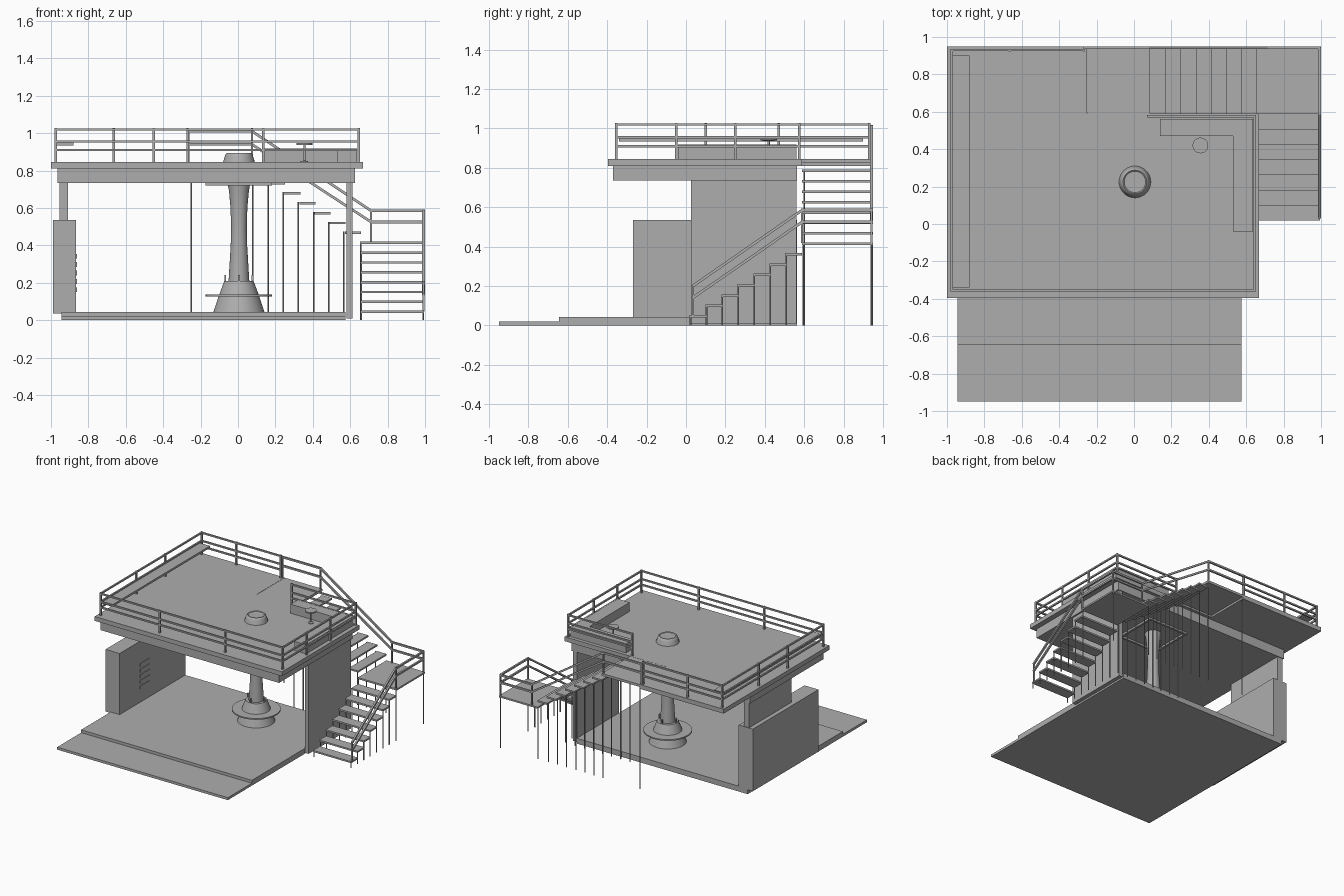
import bpy, bmesh, math
from mathutils import Vector, Matrix

if "Cube" in bpy.data.objects:
    bpy.data.objects.remove(bpy.data.objects["Cube"])

GREY = (0.42, 0.42, 0.42, 1)
mat = bpy.data.materials.new("plain grey")
mat.use_nodes = True
mat.diffuse_color = GREY
mat.node_tree.nodes["Principled BSDF"].inputs["Base Color"].default_value = GREY


def finish(name, bm, smooth=False):
    bmesh.ops.recalc_face_normals(bm, faces=bm.faces)
    mesh = bpy.data.meshes.new(name)
    bm.to_mesh(mesh)
    bm.free()
    mesh.materials.append(mat)
    obj = bpy.data.objects.new(name, mesh)
    bpy.context.collection.objects.link(obj)
    if smooth:
        bpy.ops.object.select_all(action='DESELECT')
        obj.select_set(True)
        bpy.context.view_layer.objects.active = obj
        bpy.ops.object.shade_smooth_by_angle(angle=math.radians(35))
    return obj


def add_box(bm, x, y, z):
    size = Matrix.Diagonal((x[1] - x[0], y[1] - y[0], z[1] - z[0], 1))
    mid = Matrix.Translation((sum(x) / 2, sum(y) / 2, sum(z) / 2))
    bmesh.ops.create_cube(bm, size=1, matrix=mid @ size)


def box(name, x, y, z):
    bm = bmesh.new()
    add_box(bm, x, y, z)
    return finish(name, bm)


def add_beam(bm, a, b, t=0.014):
    """Square bar between two points."""
    a, b = Vector(a), Vector(b)
    d = b - a
    turn = d.to_track_quat('Z', 'Y').to_matrix().to_4x4()
    size = Matrix.Diagonal((t, t, d.length + t * 0.5, 1))
    bmesh.ops.create_cube(bm, size=1, matrix=Matrix.Translation((a + b) / 2) @ turn @ size)


def add_path(bm, points, t=0.014):
    for a, b in zip(points, points[1:]):
        add_beam(bm, a, b, t)


def add_post(bm, x, y, z0, z1, r=0.004):
    bmesh.ops.create_cone(bm, cap_ends=True, segments=8, radius1=r, radius2=r, depth=z1 - z0,
                          matrix=Matrix.Translation((x, y, (z0 + z1) / 2)))


def prism(name, outline, z0, z1):
    bm = bmesh.new()
    face = bm.faces.new([bm.verts.new((x, y, z0)) for x, y in outline])
    top = bmesh.ops.extrude_face_region(bm, geom=[face])["geom"]
    bmesh.ops.translate(bm, vec=(0, 0, z1 - z0),
                        verts=[v for v in top if isinstance(v, bmesh.types.BMVert)])
    return finish(name, bm)


def lathe(name, profile, cx, cy, steps=40):
    bm = bmesh.new()
    verts = [bm.verts.new((cx + r, cy, z)) for r, z in profile]
    edges = [bm.edges.new(pair) for pair in zip(verts, verts[1:])]
    bmesh.ops.spin(bm, geom=verts + edges, cent=(cx, cy, 0), axis=(0, 0, 1),
                   angle=math.tau, steps=steps, use_duplicate=False)
    bmesh.ops.remove_doubles(bm, verts=bm.verts, dist=0.0001)
    return finish(name, bm, True)


# Floor and walls
box("floor", (-0.945, 0.575), (-0.645, 0.565), (0, 0.043))
box("front_step", (-0.945, 0.575), (-0.95, -0.645), (0, 0.02))
box("right_side_wall", (-0.99, -0.865), (-0.27, 0.565), (0.035, 0.535))
box("right_wall_upper", (-0.955, -0.91), (0.025, 0.56), (0.535, 0.735))
box("left_side_wall", (0.58, 0.612), (0.025, 0.56), (0.01, 0.735))

# Slatted vent on the inside of the low wall
vent = bmesh.new()
for i in range(5):
    z = 0.15 + i * 0.045
    add_box(vent, (-0.865, -0.861), (-0.01, 0.11), (z, z + 0.025))
finish("wall_vent", vent)

# Ceiling slab and the roof deck, notched for the stairs
DECK = 0.845
box("ceiling_slab", (-0.965, 0.625), (-0.37, 0.565), (0.735, 0.81))
prism("roof_deck", [(-1, -0.395), (0.668, -0.395), (0.668, 0.59), (-0.25, 0.59),
                    (-0.25, 0.95), (-1, 0.95)], 0.81, DECK)
box("upper_landing", (-0.249, 0.085), (0.59, 0.95), (0.825, DECK - 0.001))

# Column with flared base, ring table and roof cap
CX, CY = 0.005, 0.225
lathe("column", [(0.056, 0.2), (0.05, 0.3), (0.044, 0.4), (0.042, 0.5), (0.045, 0.6),
                 (0.053, 0.69), (0.062, 0.74)], CX, CY)
lathe("column_base", [(0.0, 0.043), (0.137, 0.043), (0.118, 0.1), (0.097, 0.16),
                      (0.078, 0.21), (0.0, 0.21)], CX, CY)
lathe("ring_table", [(0.1, 0.128), (0.178, 0.128), (0.178, 0.138), (0.1, 0.138),
                     (0.1, 0.128)], CX, CY)
lathe("roof_cap", [(0.085, DECK), (0.076, 0.875), (0.07, 0.89), (0.063, 0.895),
                   (0.057, 0.89), (0.0, 0.888)], CX, CY)
fins = bmesh.new()
for i in range(4):
    a = i * math.pi / 2
    x, y = CX + 0.073 * math.cos(a), CY + 0.073 * math.sin(a)
    add_beam(fins, (x, y, 0.2), (x, y, 0.24), 0.009)
finish("base_fins", fins)
frame = bmesh.new()
h = 0.17
ring = [(CX + sx * h, CY + sy * h, 0.728) for sx, sy in
        ((-1, -1), (1, -1), (1, 1), (-1, 1), (-1, -1))]
add_path(frame, ring, 0.016)
finish("ceiling_frame", frame)

# Roof furniture
prism("corner_bench", [(0.14, 0.47), (0.53, 0.47), (0.53, -0.04), (0.635, -0.04),
                       (0.635, 0.562), (0.14, 0.562)], DECK, 0.918)
box("long_shelf", (-0.975, -0.88), (-0.34, 0.9), (0.934, 0.95))
lathe("small_table", [(0.0, DECK), (0.02, DECK), (0.02, 0.85), (0.006, 0.853), (0.006, 0.936),
                      (0.042, 0.938), (0.042, 0.947), (0.0, 0.947)], 0.355, 0.42, 24)

# Roof railing
rail = bmesh.new()
L, R, F, B, N = -0.975, 0.645, -0.355, 0.93, 0.575
loop = [(-0.27, B), (L, B), (L, F), (R, F), (R, N), (0.075, N)]
for z in (0.91, 0.955, 1.02):
    add_path(rail, [(x, y, z) for x, y in loop], 0.012)
posts = loop + [(-0.665, B), (L, 0.1), (L, 0.47), (-0.45, F), (0.135, F), (R, -0.05), (R, 0.25)]
for x, y in posts:
    add_beam(rail, (x, y, DECK), (x, y, 1.025), 0.013)
finish("roof_railing", rail)

# Stairs: back flight, landing, side flight
X0, X1, Y0, Y1 = 0.655, 0.995, 0.59, 0.95
LAND, STEPS, RUN, THICK = 0.42, 7, 0.081, 0.013
treads, legs = bmesh.new(), bmesh.new()
rise = (DECK - LAND) / (STEPS + 1)
for i in range(STEPS):
    x, z = 0.085 + i * RUN, DECK - (i + 1) * rise
    add_box(treads, (x, x + RUN + 0.005), (Y0, Y1), (z - THICK, z))
    for y in (Y0 + 0.01, Y1 - 0.01):
        add_post(legs, x - 0.005, y, 0, z)
rise = LAND / (STEPS + 1)
for i in range(STEPS):
    y, z = Y0 - (i + 1) * RUN, LAND - (i + 1) * rise
    add_box(treads, (X0, X1), (y - 0.005, y + RUN), (z - THICK, z))
    for x in (X0 + 0.005, X1 - 0.005):
        add_post(legs, x, y, 0, z)
finish("stair_treads", treads)
box("stair_landing", (X0, 1.0), (Y0, Y1), (LAND - THICK, LAND))
for x, y in ((X0, Y0), (X1 - 0.005, Y0), (X1 - 0.005, Y1 - 0.01), (X0, Y1 - 0.01)):
    add_post(legs, x, y + 0.005, 0, LAND)
add_post(legs, -0.25, 0.94, 0, DECK)
finish("stair_legs", legs)

# Stair handrail following the outer edge
hand = bmesh.new()
E, S = 0.992, 0.942
for top, low in ((1.01, 0.585), (0.94, 0.525)):
    add_path(hand, [(-0.265, S, top), (0.075, S, top), (0.712, S, low), (E, S, low),
                    (E, Y0, low), (E, 0.035, low - 0.385)])
for x, y, z0, z1 in ((-0.265, S, DECK, 1.015), (0.075, S, DECK, 1.015), (0.712, S, LAND, 0.59),
                     (E, S, LAND, 0.59), (E, Y0, LAND, 0.59), (E, 0.035, 0.05, 0.205)):
    add_beam(hand, (x, y, z0), (x, y, z1), 0.011)
finish("stair_handrail", hand)
